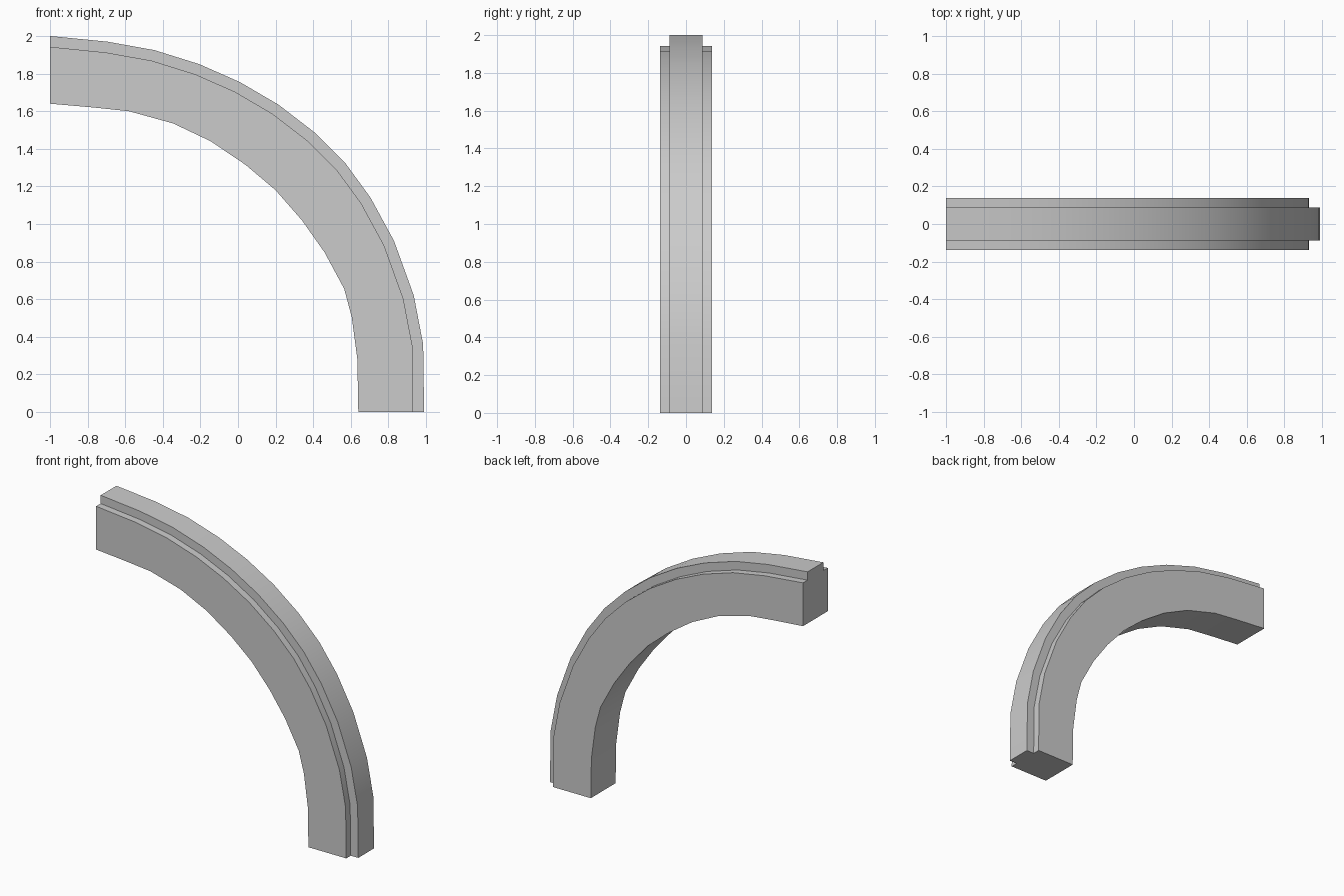
import bpy
import bmesh
from mathutils import Vector

default_cube = bpy.data.objects.get("Cube")
if default_cube:
    bpy.data.objects.remove(default_cube, do_unlink=True)

# Overall cross-section sizes
BODY_HALF_WIDTH = 0.137
RIDGE_HALF_WIDTH = 0.087
RIDGE_HEIGHT = 0.058

# Outer and inner arch edges as (x, z), from the crown down to the foot
OUTER = [(-1, 2), (-.695, 1.97), (-.445, 1.925), (-.205, 1.85), (.01, 1.755),
         (.215, 1.635), (.41, 1.485), (.57, 1.325), (.705, 1.14), (.83, .91),
         (.935, .62), (.985, .36), (.99, 0)]
INNER = [(-1, 1.64), (-.77, 1.62), (-.58, 1.6), (-.345, 1.535), (-.145, 1.44),
         (.04, 1.315), (.2, 1.18), (.34, 1.02), (.46, .85), (.565, .655),
         (.605, .505), (.635, .28), (.64, 0)]


def offset_inward(path, distance):
    """Shift a path towards the inside of the arch, keeping its ends flush."""
    points = [Vector(p) for p in path]
    last = len(points) - 1
    shifted = []
    for i, point in enumerate(points):
        tangent = (points[min(i + 1, last)] - points[max(i - 1, 0)]).normalized()
        shifted.append(point + Vector((tangent.y, -tangent.x)) * distance)
    shifted[0].x = points[0].x
    shifted[last].y = points[last].y
    return shifted


def make_material(name, colour):
    material = bpy.data.materials.new(name)
    material.use_nodes = True
    material.diffuse_color = colour
    shader = next(n for n in material.node_tree.nodes if n.type == "BSDF_PRINCIPLED")
    shader.inputs["Base Color"].default_value = colour
    return material


def make_arch(name, material):
    """Loft a stepped cross-section along the arch and cap both ends."""
    bm = bmesh.new()
    rings = []
    ledge = offset_inward(OUTER, RIDGE_HEIGHT)
    for inner, step, outer in zip(INNER, ledge, OUTER):
        half = [(inner, BODY_HALF_WIDTH), (step, BODY_HALF_WIDTH),
                (step, RIDGE_HALF_WIDTH), (outer, RIDGE_HALF_WIDTH)]
        section = [(p[0], y, p[1]) for p, y in half]
        section += [(p[0], -y, p[1]) for p, y in reversed(half)]
        rings.append([bm.verts.new(co) for co in section])

    # Long faces between neighbouring sections
    for ring, following in zip(rings, rings[1:]):
        for i in range(len(ring)):
            j = (i + 1) % len(ring)
            bm.faces.new((ring[i], ring[j], following[j], following[i]))

    # Flat crown and foot ends
    bm.faces.new(rings[0])
    bm.faces.new(rings[-1])
    bmesh.ops.recalc_face_normals(bm, faces=bm.faces)

    mesh = bpy.data.meshes.new(name)
    bm.to_mesh(mesh)
    bm.free()
    mesh.materials.append(material)
    arch = bpy.data.objects.new(name, mesh)
    bpy.context.collection.objects.link(arch)
    return arch


arch = make_arch("half_arch_beam", make_material("light_grey", (0.6, 0.6, 0.6, 1)))

# Smooth along the curve, crisp at the steps and ends
bpy.ops.object.select_all(action="DESELECT")
arch.select_set(True)
bpy.context.view_layer.objects.active = arch
bpy.ops.object.shade_smooth_by_angle()
